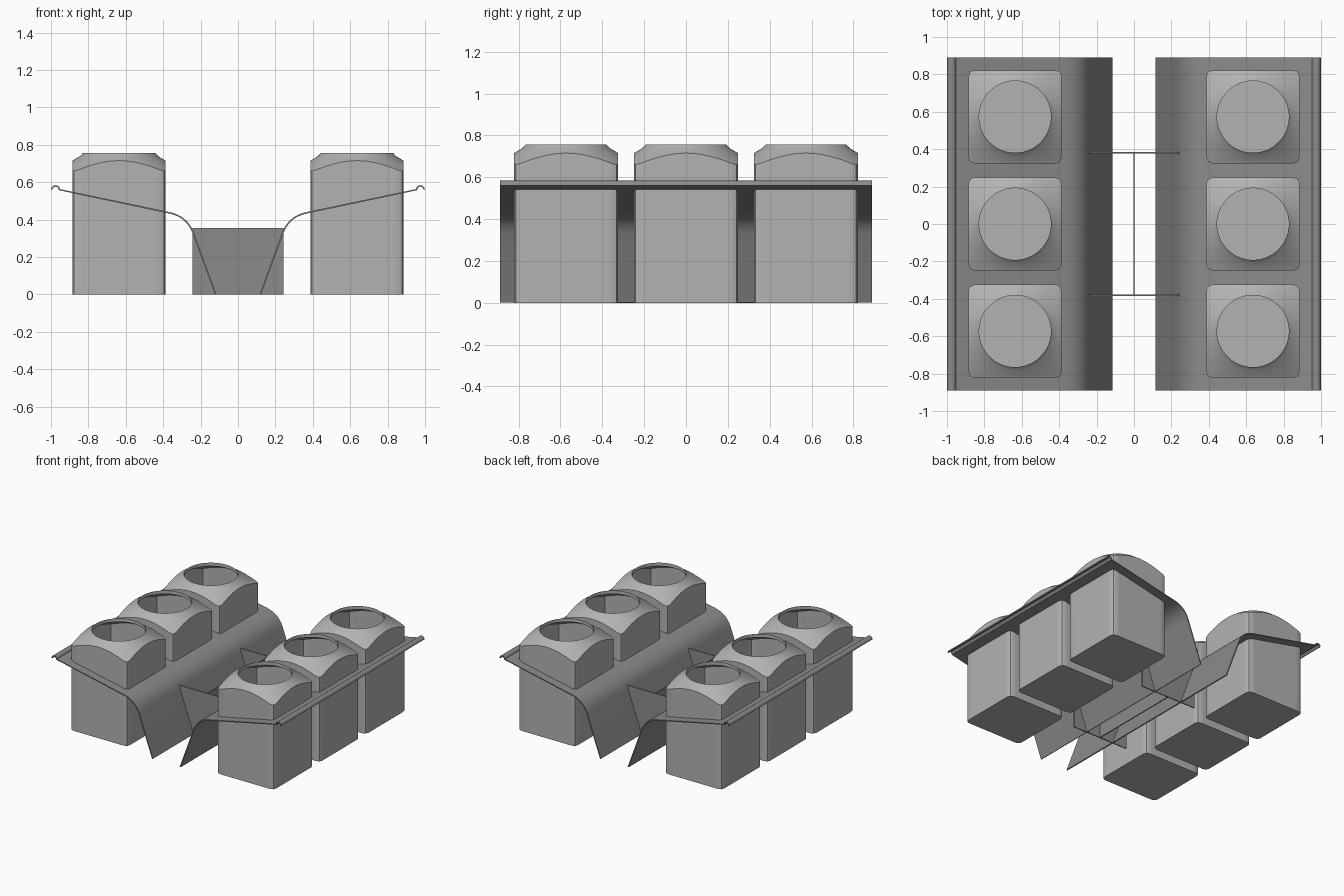
import bpy, bmesh, math
from mathutils import Vector

cube = bpy.data.objects.get("Cube")
if cube:
    bpy.data.objects.remove(cube, do_unlink=True)


def material(name, value):
    m = bpy.data.materials.new(name)
    m.use_nodes = True
    col = (value, value, value, 1)
    m.diffuse_color = col
    m.node_tree.nodes["Principled BSDF"].inputs["Base Color"].default_value = col
    return m


LIGHT = material("light grey", 0.45)
DARK = material("dark grey", 0.26)

HALF, PITCH, SIDE_X = 0.249, 0.573, 0.636
SEGS = 96


def make_object(name, bm, mat):
    me = bpy.data.meshes.new(name)
    bm.to_mesh(me)
    bm.free()
    me.materials.append(mat)
    ob = bpy.data.objects.new(name, me)
    bpy.context.collection.objects.link(ob)
    return ob


def select_only(ob):
    bpy.ops.object.select_all(action='DESELECT')
    ob.select_set(True)
    bpy.context.view_layer.objects.active = ob


def smooth(ob):
    select_only(ob)
    bpy.ops.object.shade_smooth_by_angle(angle=math.radians(25))


def square_radius(a, half, corner):
    """Distance from centre to a rounded square in direction a."""
    c, m = sorted((abs(math.cos(a)), abs(math.sin(a))), reverse=True)
    r, k = half / c, half - corner
    if r * m > k:
        b = k * (c + m)
        r = b + math.sqrt(max(0, b * b - 2 * k * k + corner * corner))
    return r


def shoulder(r):
    return 0.715 - 0.6 * (r - HALF)


def box(bm, lo, hi):
    verts = bmesh.ops.create_cube(bm, size=1)["verts"]
    lo, hi = Vector(lo), Vector(hi)
    for v in verts:
        v.co = (lo + hi) / 2 + v.co * (hi - lo)


# Hollow square container: outer wall, sloped shoulder, round mouth, inner wall
def container(name, x, y):
    bm = bmesh.new()
    angles = [2 * math.pi * i / SEGS for i in range(SEGS)]
    outer = [square_radius(a, HALF, 0.03) for a in angles]
    inner = [square_radius(a, HALF - 0.015, 0.02) for a in angles]

    def ring(radii, heights):
        return [bm.verts.new((x + r * math.cos(a), y + r * math.sin(a), z))
                for a, r, z in zip(angles, radii, heights)]

    def circle(r, z):
        return ring([r] * SEGS, [z] * SEGS)

    rings = [
        ring(outer, [0] * SEGS),
        ring(outer, [shoulder(r) for r in outer]),
        circle(0.21, shoulder(0.21)),
        circle(0.192, 0.757),
        circle(0.192, 0.73),
        ring(inner, [shoulder(r) - 0.018 for r in inner]),
        ring(inner, [0.015] * SEGS),
    ]
    for low, high in zip(rings, rings[1:]):
        for i in range(SEGS):
            j = (i + 1) % SEGS
            bm.faces.new((low[i], low[j], high[j], high[i]))
    bm.faces.new(rings[0][::-1])
    bm.faces.new(rings[-1])
    bmesh.ops.recalc_face_normals(bm, faces=bm.faces)
    smooth(make_object(name, bm, LIGHT))


# Section of the bent tray: slanted leg, bend, sloping shelf, rolled lip
def tray_profile():
    pts = [Vector((0.12, 0.002))]
    a, b, c = Vector((0.238, 0.325)), Vector((0.272, 0.418)), Vector((0.37, 0.437))
    for i in range(11):
        t = i / 10
        pts.append(a * (1 - t) ** 2 + b * 2 * t * (1 - t) + c * t * t)
    for i in range(9):
        w = math.pi * (1 - i / 8)
        pts.append(Vector((0.975 + 0.02 * math.cos(w), 0.56 + 0.02 * math.sin(w))))
    return pts


def tray(name, side):
    bm = bmesh.new()
    rows = [[bm.verts.new((side * p.x, y, p.y)) for y in (-0.89, 0.89)]
            for p in tray_profile()]
    for (a, b), (c, d) in zip(rows, rows[1:]):
        bm.faces.new((a, c, d, b) if side > 0 else (a, b, d, c))
    ob = make_object(name, bm, DARK)
    mod = ob.modifiers.new("thickness", 'SOLIDIFY')
    mod.thickness, mod.offset = 0.008, 0

    # Openings where the containers pass through
    cut = bmesh.new()
    h = HALF - 0.007
    for i in (-1, 0, 1):
        cx, cy = side * SIDE_X, i * PITCH
        box(cut, (cx - h, cy - h, 0.2), (cx + h, cy + h, 0.8))
    cutter = make_object("opening_cutter", cut, DARK)
    cutter.hide_render = True
    mod = ob.modifiers.new("openings", 'BOOLEAN')
    mod.operation, mod.solver, mod.object = 'DIFFERENCE', 'EXACT', cutter
    select_only(ob)
    for m in list(ob.modifiers):
        bpy.ops.object.modifier_apply(modifier=m.name)
    bpy.data.objects.remove(cutter, do_unlink=True)
    smooth(ob)


for label, side in (("left", 1), ("right", -1)):
    tray(label + "_tray", side)
    for place, i in (("front", -1), ("middle", 0), ("back", 1)):
        container(f"{label}_{place}_container", side * SIDE_X, i * PITCH)

# Central divider between the trays
T = 0.004
for name, lo, hi in (
    ("front_cross_plate", (-0.243, -0.38 - T, 0), (0.243, -0.38 + T, 0.355)),
    ("back_cross_plate", (-0.243, 0.38 - T, 0), (0.243, 0.38 + T, 0.355)),
    ("centre_plate", (-T, -0.38 + T, 0), (T, 0.38 - T, 0.355)),
):
    bm = bmesh.new()
    box(bm, lo, hi)
    make_object(name, bm, DARK)
